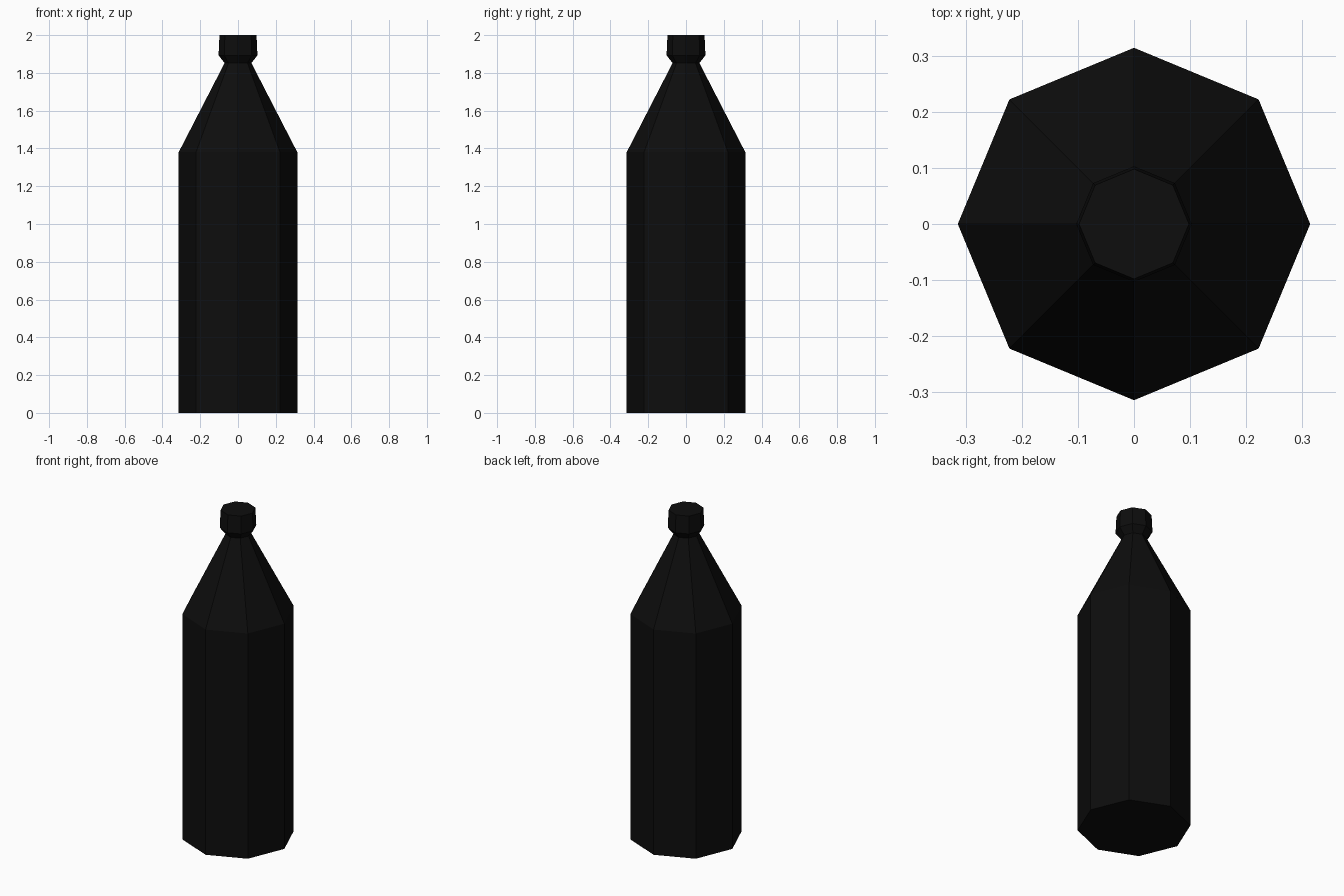
import bpy, bmesh
from math import cos, sin, tau

if "Cube" in bpy.data.objects:
    bpy.data.objects.remove(bpy.data.objects["Cube"])

SIDES = 8

black = bpy.data.materials.new("black")
black.diffuse_color = (0.004, 0.004, 0.004, 1)
black.use_nodes = True
black.node_tree.nodes["Principled BSDF"].inputs["Base Color"].default_value = black.diffuse_color


def lathe(name, profile, close_bottom=False, close_top=False):
    """Flat-faced turned part from (radius, height) points."""
    bm = bmesh.new()
    rings = [[bm.verts.new((r * cos(tau * i / SIDES), r * sin(tau * i / SIDES), z))
              for i in range(SIDES)] for r, z in profile]
    for low, high in zip(rings, rings[1:]):
        for i in range(SIDES):
            j = (i + 1) % SIDES
            bm.faces.new((low[i], low[j], high[j], high[i]))
    if close_bottom:
        bm.faces.new(rings[0][::-1])
    if close_top:
        bm.faces.new(rings[-1])
    mesh = bpy.data.meshes.new(name)
    bm.to_mesh(mesh)
    bm.free()
    mesh.materials.append(black)
    obj = bpy.data.objects.new(name, mesh)
    bpy.context.collection.objects.link(obj)
    return obj


# Straight body and tapering shoulder, meeting the cap at the neck
lathe("bottle_body", [(0.314, 0), (0.314, 1.38), (0.071, 1.852)], close_bottom=True)

# Flared lip and closed cap
lathe("bottle_cap", [(0.071, 1.852), (0.103, 1.893), (0.098, 2.0)], close_top=True)
